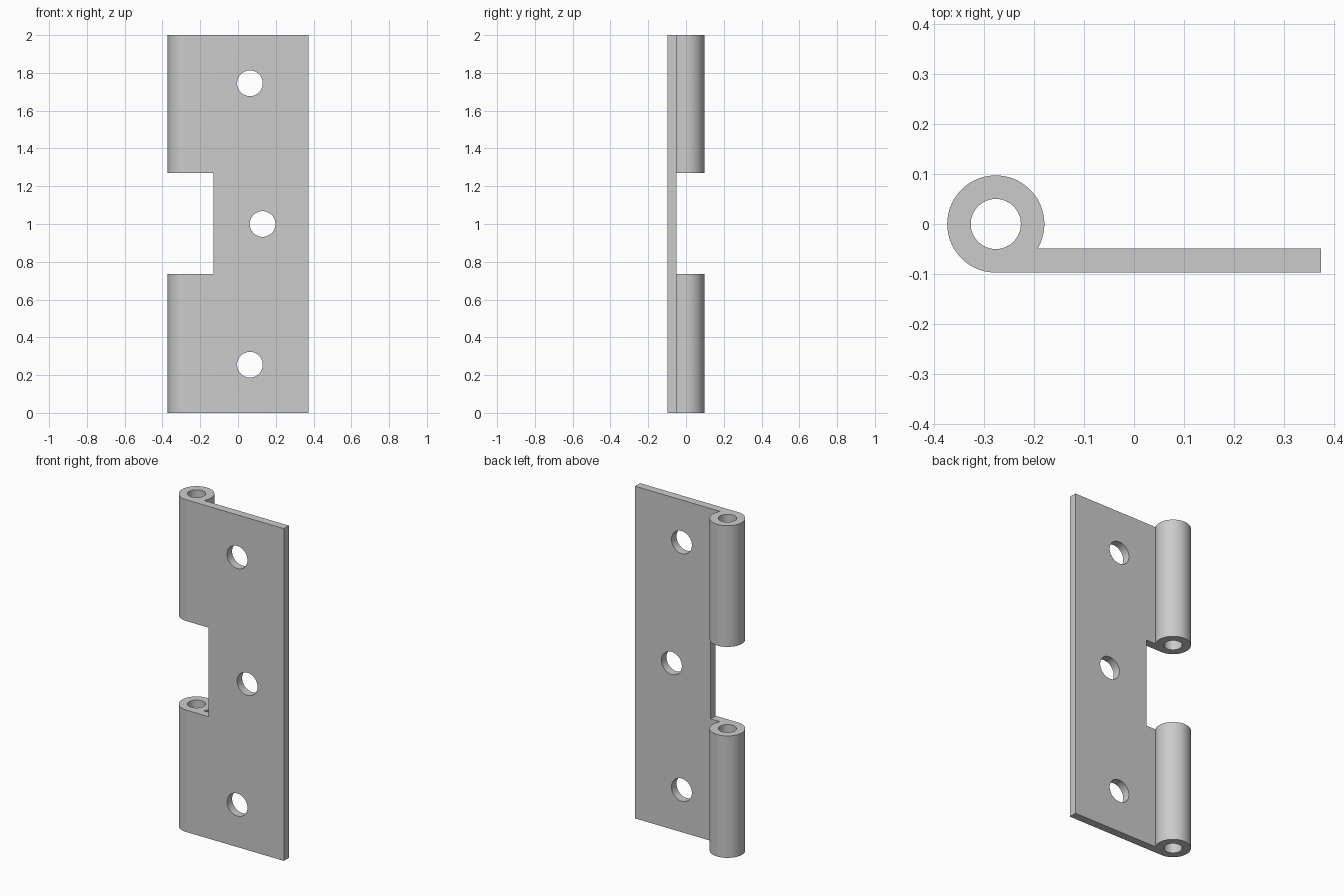
import bpy
import bmesh
import math
from mathutils import Matrix

if "Cube" in bpy.data.objects:
    bpy.data.objects.remove(bpy.data.objects["Cube"], do_unlink=True)

HEIGHT = 2.0
AXIS_X = -0.276
BARREL_R, BORE_R = 0.097, 0.05
EDGE_X = 0.373
PLATE_BACK = -0.049
SCREW_R = 0.068
SCREW_HOLES = [(0.063, 1.745), (0.13, 1.0), (0.063, 0.255)]

steel = bpy.data.materials.new("grey steel")
steel.use_nodes = True
grey = (0.6, 0.6, 0.6, 1)
steel.diffuse_color = grey
steel.node_tree.nodes["Principled BSDF"].inputs["Base Color"].default_value = grey


def add_object(name, bm):
    bmesh.ops.recalc_face_normals(bm, faces=bm.faces)
    mesh = bpy.data.meshes.new(name)
    bm.to_mesh(mesh)
    bm.free()
    mesh.materials.append(steel)
    obj = bpy.data.objects.new(name, mesh)
    bpy.context.collection.objects.link(obj)
    return obj


def cylinder(name, radius, depth, matrix):
    bm = bmesh.new()
    bmesh.ops.create_cone(bm, cap_ends=True, segments=64, radius1=radius,
                          radius2=radius, depth=depth, matrix=matrix)
    return add_object(name, bm)


# Hinge leaf: flat plate rolled into a barrel, extruded upward
start = math.asin(PLATE_BACK / BARREL_R)
end = math.radians(270)
steps = 72
profile = [(EDGE_X, -BARREL_R), (EDGE_X, PLATE_BACK)]
for i in range(steps + 1):
    a = start + (end - start) * i / steps
    profile.append((AXIS_X + BARREL_R * math.cos(a), BARREL_R * math.sin(a)))

bm = bmesh.new()
base = bm.faces.new([bm.verts.new((x, y, 0)) for x, y in profile])
top = bmesh.ops.extrude_face_region(bm, geom=[base])["geom"]
bmesh.ops.translate(bm, vec=(0, 0, HEIGHT),
                    verts=[v for v in top if isinstance(v, bmesh.types.BMVert)])
leaf = add_object("hinge_leaf", bm)

# Cutters: pin bore, screw holes and the gap between knuckles
cutters = [cylinder("pin_bore_cutter", BORE_R, 3, Matrix.Translation((AXIS_X, 0, 1)))]
for x, z in SCREW_HOLES:
    turn = Matrix.Rotation(math.pi / 2, 4, "X")
    cutters.append(cylinder("screw_hole_cutter", SCREW_R, 0.4,
                            Matrix.Translation((x, -0.07, z)) @ turn))
bm = bmesh.new()
bmesh.ops.create_cube(bm, size=1, matrix=Matrix.Translation((-0.43, 0, 1.002))
                      @ Matrix.Diagonal((0.6, 0.6, 0.536, 1)))
cutters.append(add_object("knuckle_gap_cutter", bm))

for cutter in cutters:
    cutter.hide_render = True
    mod = leaf.modifiers.new(cutter.name, "BOOLEAN")
    mod.operation = "DIFFERENCE"
    mod.solver = "EXACT"
    mod.object = cutter

# Bake the cuts, then drop the cutters
bpy.context.view_layer.update()
graph = bpy.context.evaluated_depsgraph_get()
leaf_mesh = bpy.data.meshes.new_from_object(leaf.evaluated_get(graph))
leaf.modifiers.clear()
leaf.data = leaf_mesh
leaf_mesh.name = "hinge_leaf"
for cutter in cutters:
    bpy.data.objects.remove(cutter, do_unlink=True)

# Smooth curves with crisp edges
bpy.ops.object.select_all(action="DESELECT")
leaf.select_set(True)
bpy.context.view_layer.objects.active = leaf
bpy.ops.object.shade_smooth_by_angle(angle=math.radians(30))
